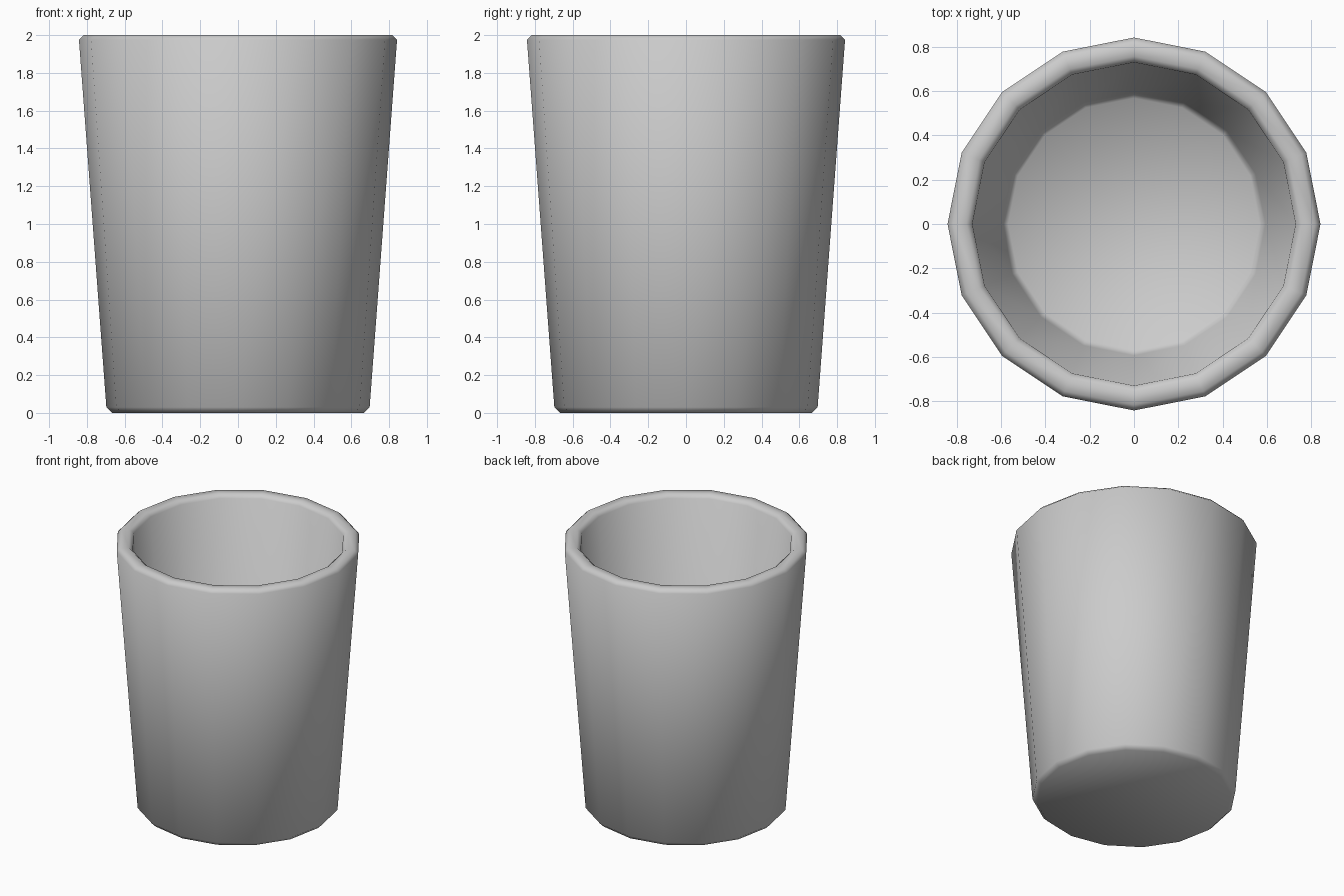
import bpy, bmesh
from math import cos, sin, tau, radians

if "Cube" in bpy.data.objects:
    bpy.data.objects.remove(bpy.data.objects["Cube"])

SIDES = 16
# Cup profile (radius, height): outer base, outer wall, rim, inner wall, floor
profile = [(0.667, 0.0), (0.697, 0.03), (0.842, 1.975), (0.817, 2.0),
           (0.757, 2.0), (0.73, 1.975), (0.594, 0.13), (0.568, 0.10)]

bm = bmesh.new()
rings = [[bm.verts.new((r * cos(tau * i / SIDES), r * sin(tau * i / SIDES), z))
          for i in range(SIDES)] for r, z in profile]

# Walls between neighbouring rings
for a, b in zip(rings, rings[1:]):
    for i in range(SIDES):
        j = (i + 1) % SIDES
        bm.faces.new((a[i], a[j], b[j], b[i]))

# Underside and inner floor
bm.faces.new(rings[0][::-1])
bm.faces.new(rings[-1])
bmesh.ops.recalc_face_normals(bm, faces=bm.faces[:])

mesh = bpy.data.meshes.new("cup")
bm.to_mesh(mesh)
bm.free()
cup = bpy.data.objects.new("cup", mesh)
bpy.context.collection.objects.link(cup)

# Smooth shading over the rounded rim and wall
bpy.context.view_layer.objects.active = cup
cup.select_set(True)
bpy.ops.object.shade_smooth_by_angle(angle=radians(60))
